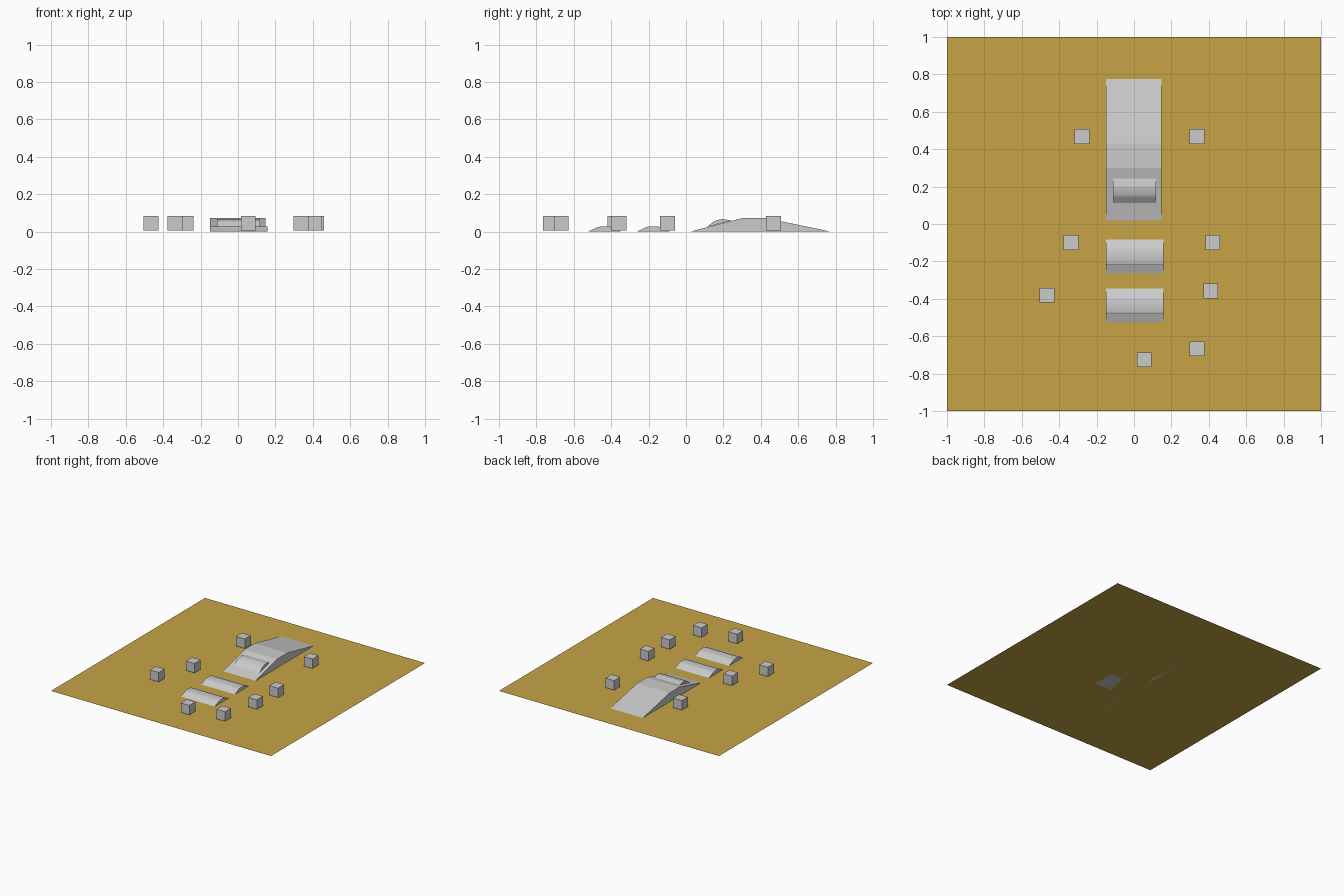
import bpy, bmesh
from math import radians, sin, cos, pi
from mathutils import Matrix

if "Cube" in bpy.data.objects:
    bpy.data.objects.remove(bpy.data.objects["Cube"])


def finish(name, bm, material=None):
    bmesh.ops.recalc_face_normals(bm, faces=bm.faces)
    me = bpy.data.meshes.new(name)
    bm.to_mesh(me)
    bm.free()
    ob = bpy.data.objects.new(name, me)
    bpy.context.collection.objects.link(ob)
    if material:
        me.materials.append(material)
    return ob


def extrude_profile(name, profile, x0, x1, matrix=Matrix()):
    """Sweep a closed (y, z) outline along x."""
    bm = bmesh.new()
    face = bm.faces.new([bm.verts.new((x0, y, z)) for y, z in profile])
    new = bmesh.ops.extrude_face_region(bm, geom=[face])["geom"]
    bmesh.ops.translate(bm, vec=(x1 - x0, 0, 0),
                        verts=[v for v in new if isinstance(v, bmesh.types.BMVert)])
    bm.transform(matrix)
    return finish(name, bm)


# Sandy ground sheet
sand = bpy.data.materials.new("sand")
sand.diffuse_color = (0.57, 0.37, 0.06, 1)
sand.use_nodes = True
sand.node_tree.nodes["Principled BSDF"].inputs["Base Color"].default_value = sand.diffuse_color
bm = bmesh.new()
bmesh.ops.create_grid(bm, x_segments=1, y_segments=1, size=1)
finish("floor", bm, sand)

# Loose obstacle cubes
spots = [(-0.278, 0.468), (0.337, 0.468), (-0.337, -0.099), (0.422, -0.099),
         (-0.465, -0.382), (0.411, -0.358), (0.337, -0.667), (0.055, -0.726)]
for i, (x, y) in enumerate(spots):
    bm = bmesh.new()
    bmesh.ops.create_cube(bm, size=0.078)
    bm.transform(Matrix.Translation((x, y, 0.045)))
    finish(f"obstacle_cube_{i + 1}", bm)

# Large ramp with a flat crest
ramp = [(0.02, 0), (0.30, 0.072), (0.43, 0.072), (0.775, 0)]
extrude_profile("ramp", ramp, -0.15, 0.146)

# Speed bump outline: straight skirts blending into a rounded crown
half, height = 0.091, 0.028
crown = [(-0.045 * cos(pi * i / 10), 0.020 + (height - 0.020) * sin(pi * i / 10))
         for i in range(11)]
bump = [(-half, 0)] + crown + [(half, 0)]

# Two bumps on the ground
for name, y in (("front_bump", -0.435), ("middle_bump", -0.174)):
    extrude_profile(name, bump, -0.15, 0.157, Matrix.Translation((0, y, 0)))

# Smaller bump lying on the ramp's front slope
tilt = (Matrix.Translation((0, 0.178, 0.0425)) @ Matrix.Rotation(radians(14.4), 4, 'X')
        @ Matrix.Scale(0.75, 4))
extrude_profile("ramp_bump", bump, -0.15, 0.157, tilt)
